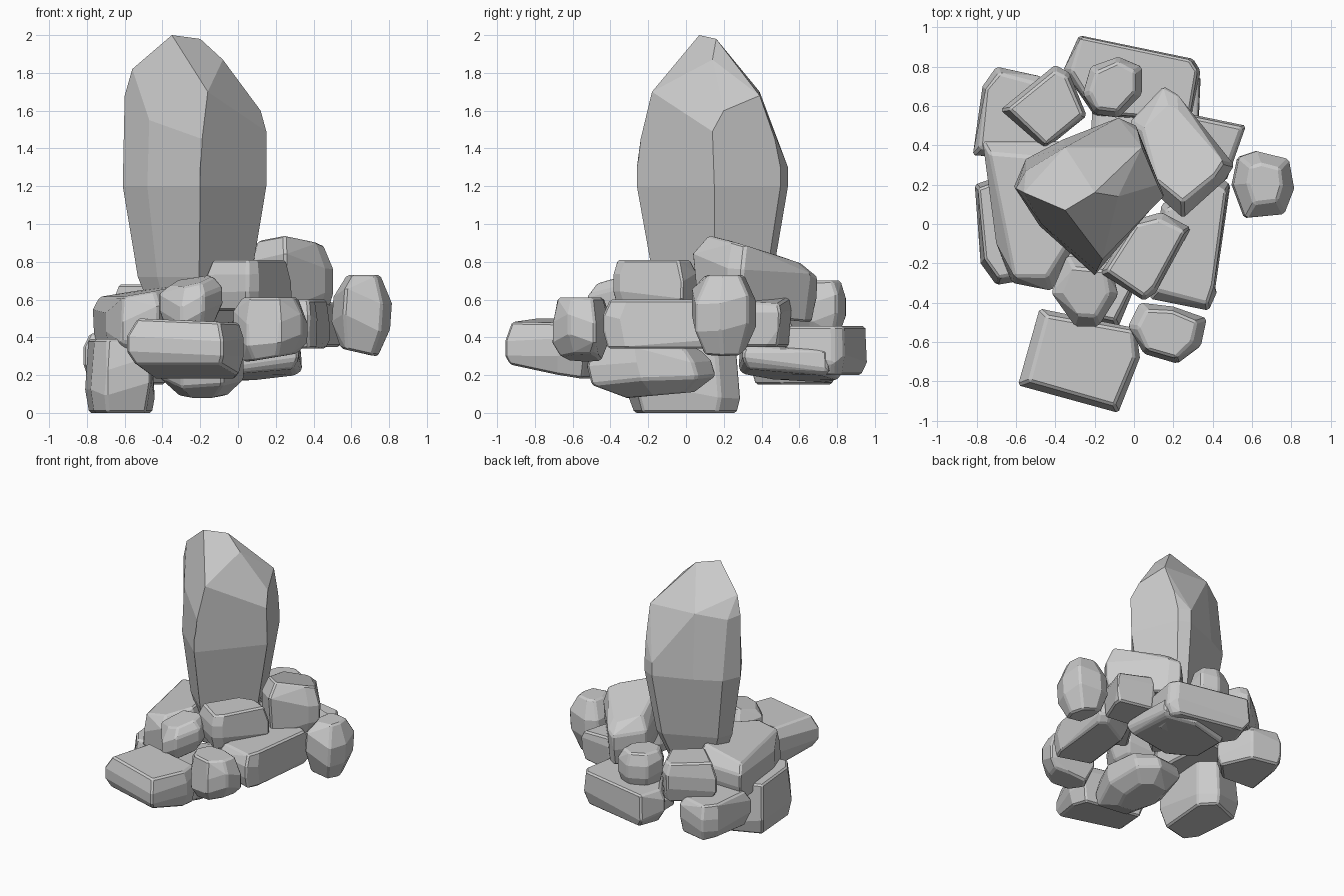
import bpy, bmesh, math, random
from mathutils import Vector

random.seed(11)


def hull_rock(name, points, bevel, merge_angle=12):
    # convex stone with chipped edges and flat faces
    bm = bmesh.new()
    for p in points:
        bm.verts.new(p)
    res = bmesh.ops.convex_hull(bm, input=bm.verts[:])
    junk = [g for g in set(res["geom_interior"]) if isinstance(g, bmesh.types.BMVert)]
    bmesh.ops.delete(bm, geom=junk, context="VERTS")
    bmesh.ops.dissolve_limit(bm, angle_limit=math.radians(merge_angle),
                             verts=bm.verts[:], edges=bm.edges[:])
    sharp = [e for e in bm.edges if e.is_manifold and e.calc_face_angle(0) > 0.6]
    if bevel:
        bmesh.ops.bevel(bm, geom=sharp, offset=bevel, segments=1, profile=0.5,
                        affect="EDGES", clamp_overlap=True)
    bmesh.ops.recalc_face_normals(bm, faces=bm.faces[:])
    me = bpy.data.meshes.new(name)
    bm.to_mesh(me)
    bm.free()
    ob = bpy.data.objects.new(name, me)
    bpy.context.collection.objects.link(ob)
    return ob


def rock(name, outline, z0, z1, low=0.8, high=0.84, tilt=(0, 0), under=None,
         lean=(0, 0), bevel=0.012):
    # outline = plan from above; tilt / under = slope of the top / underside;
    # lean = sideways shift from bottom to top
    n = len(outline)
    c = Vector((sum(p[0] for p in outline) / n, sum(p[1] for p in outline) / n))
    under = tilt if under is None else under

    def slope(s, p):
        return s[0] * (p[0] - c.x) + s[1] * (p[1] - c.y)
    a = z0 - min(slope(under, p) for p in outline) * 0.85
    b = z1 - max(slope(tilt, p) for p in outline) * 0.85
    pts = []
    for p in outline:
        bot = max(z0, a + slope(under, p))
        top = min(z1, b + slope(tilt, p))
        mid = random.uniform(0.35, 0.65)         # each corner bulges at its own height
        for t, s in ((0, low * random.uniform(0.93, 1.07)), (mid - 0.17, 1),
                     (mid + 0.17, 1), (1, high * random.uniform(0.93, 1.07))):
            q = c + (Vector(p) - c) * min(s, 1) + Vector(lean) * (t - 0.5)
            pts.append((q.x, q.y, bot + (top - bot) * t))
    return hull_rock(name, pts, bevel)


# tall standing stone: plan scaled at rising heights, then a chipped crown
plan = [(-0.20, -0.26), (0.15, 0.15), (0.01, 0.50), (-0.08, 0.54), (-0.36, 0.43),
        (-0.55, 0.33), (-0.61, 0.19), (-0.48, -0.01)]
pts = []
for z, s in ((0.45, 0.5), (0.72, 0.79), (0.95, 0.92), (1.2, 1.0), (1.3, 1.0)):
    pts += [(-0.23 + (x + 0.23) * s, 0.15 + (y - 0.15) * s, z) for x, y in plan]
pts += [(-0.19, -0.24, 1.45), (-0.16, -0.18, 1.70), (0.15, 0.14, 1.49), (0.12, 0.2, 1.6),
        (0.02, 0.47, 1.45), (0.04, 0.39, 1.68), (-0.35, 0.39, 1.70), (-0.55, 0.27, 1.66),
        (-0.60, 0.18, 1.68), (-0.56, 0.16, 1.82), (-0.47, 0.0, 1.55),
        (-0.47, 0.12, 1.90), (-0.35, 0.07, 2.0), (-0.20, 0.16, 1.98), (-0.08, 0.14, 1.87)]
hull_rock("standing_stone", pts, 0, 8)

# bottom layer
rock("left_base_rock", [(-0.81, 0.2), (-0.78, -0.2), (-0.70, -0.31), (-0.46, -0.27),
                        (-0.44, 0.18), (-0.55, 0.29)], 0.0, 0.39, 0.88, 0.86)
rock("front_base_rock", [(-0.42, -0.2), (-0.3, -0.47), (-0.08, -0.52), (0.03, -0.25),
                         (0.02, 0.05), (-0.12, 0.15), (-0.35, 0.1)], 0.08, 0.37, 0.55, 0.88,
     (0, -0.05), (0, 0.05), (0, -0.07))
rock("back_left_base_rock", [(-0.82, 0.35), (-0.77, 0.7), (-0.70, 0.80), (-0.47, 0.75),
                             (-0.36, 0.5), (-0.5, 0.33)], 0.15, 0.42, 0.85, 0.87)
rock("back_slab", [(-0.22, 0.45), (-0.05, 0.28), (0.32, 0.3), (0.34, 0.75),
                   (0.1, 0.82), (-0.2, 0.75)], 0.16, 0.36, 0.93, 0.93, (0.08, -0.08))
rock("back_base_rock", [(-0.36, 0.78), (-0.28, 0.96), (0.30, 0.84), (0.34, 0.78),
                        (0.29, 0.52), (-0.2, 0.55)], 0.2, 0.46, 0.88, 0.9)

# middle layer
rock("front_left_block", [(-0.59, -0.82), (-0.08, -0.96), (0.03, -0.68), (0.01, -0.53),
                          (-0.48, -0.43)], 0.18, 0.5, 0.9, 0.9, (-0.04, 0.0), (-0.05, -0.18))
rock("front_right_rock", [(-0.03, -0.52), (0.05, -0.66), (0.22, -0.71), (0.34, -0.62),
                          (0.37, -0.48), (0.2, -0.42), (0.03, -0.40)], 0.27, 0.61, 0.68, 0.78,
     (0, 0), (0.12, 0))
rock("right_block", [(0.08, -0.38), (0.38, -0.44), (0.42, -0.35), (0.49, 0.2),
                     (0.42, 0.25), (0.14, 0.1)], 0.34, 0.6, 0.88, 0.88)
rock("left_block", [(-0.77, 0.42), (-0.70, -0.1), (-0.62, -0.3), (-0.42, -0.34),
                    (-0.30, -0.1), (-0.36, 0.42)], 0.32, 0.67, 0.88, 0.84, (0.15, 0.03))
rock("right_back_rock", [(0.1, 0.45), (0.28, 0.56), (0.57, 0.50), (0.55, 0.42),
                         (0.47, 0.22), (0.15, 0.25)], 0.35, 0.63, 0.88, 0.88, (-0.12, 0), (0, 0))
rock("far_right_rock", [(0.50, 0.2), (0.56, 0.03), (0.76, 0.05), (0.81, 0.18),
                        (0.78, 0.33), (0.62, 0.37), (0.53, 0.34)], 0.30, 0.73, 0.65, 0.58,
     (0, 0), (-0.15, 0), (0.03, 0))
rock("back_left_rock", [(-0.68, 0.58), (-0.40, 0.81), (-0.33, 0.77), (-0.24, 0.55),
                        (-0.45, 0.38)], 0.38, 0.68, 0.86, 0.86)
rock("back_small_rock", [(-0.26, 0.66), (-0.22, 0.8), (-0.08, 0.85), (0.04, 0.8),
                         (0.04, 0.66), (-0.08, 0.54), (-0.2, 0.56)], 0.42, 0.70, 0.75, 0.78)

# top layer around the standing stone
rock("front_middle_rock", [(-0.42, -0.35), (-0.30, -0.52), (-0.18, -0.52), (-0.08, -0.36),
                           (-0.12, -0.2), (-0.34, -0.16)], 0.43, 0.73, 0.78, 0.72, (0.15, 0.12))
rock("front_upper_block", [(-0.17, -0.25), (0.05, -0.39), (0.11, -0.35), (0.29, -0.02),
                           (0.14, 0.06), (0.0, 0.02)], 0.54, 0.81, 0.85, 0.85)
rock("right_upper_block", [(-0.02, 0.52), (0.15, 0.70), (0.22, 0.66), (0.51, 0.30),
                           (0.46, 0.22), (0.25, 0.03), (0.08, 0.18)], 0.48, 0.94, 0.86, 0.76,
     (0.0, -0.24), (0, -0.1))
